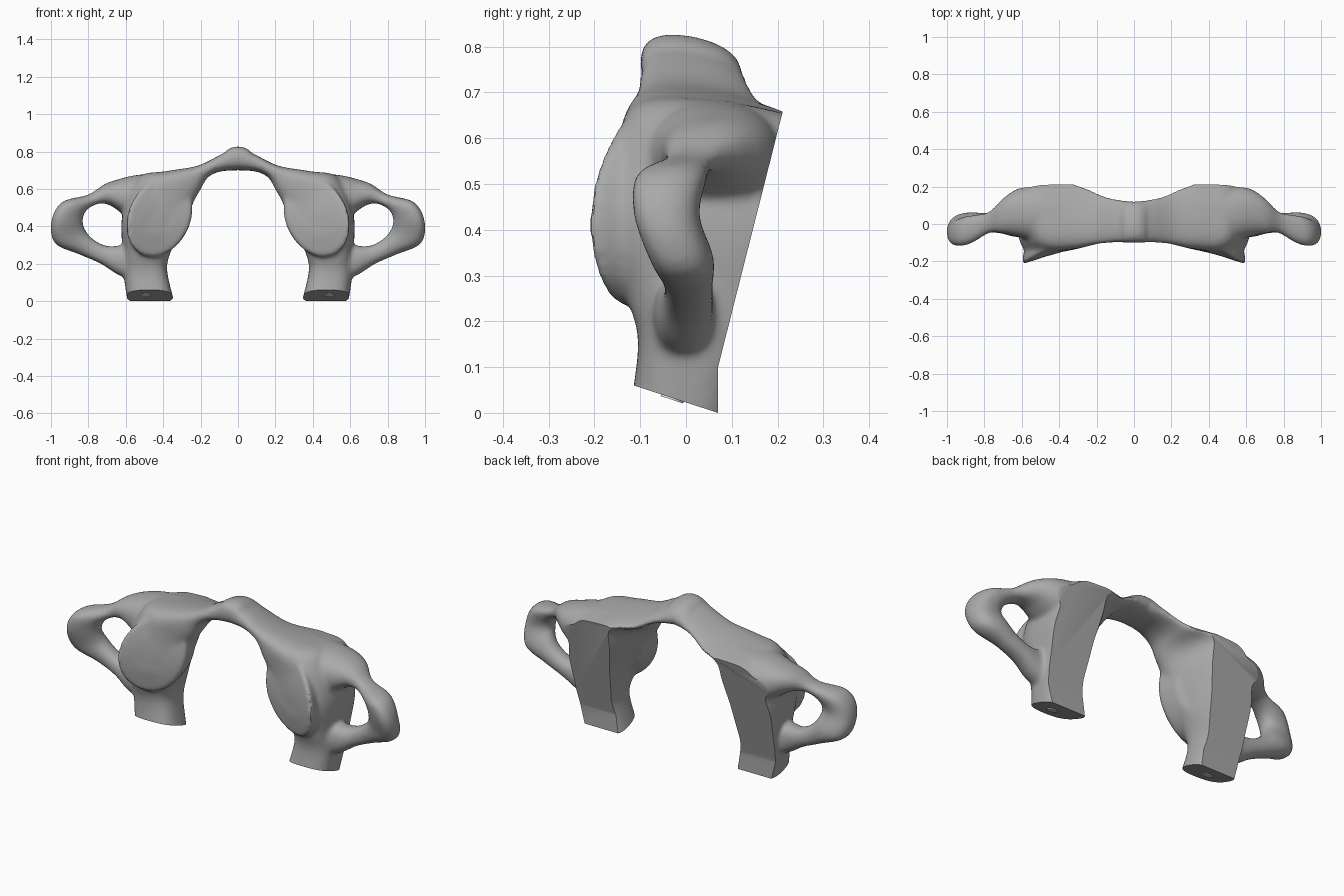
import bpy, bmesh, math
from mathutils import Vector

if "Cube" in bpy.data.objects:
    bpy.data.objects.remove(bpy.data.objects["Cube"])


def material(name, rgb):
    m = bpy.data.materials.new(name)
    m.use_nodes = True
    m.diffuse_color = (*rgb, 1)
    m.node_tree.nodes["Principled BSDF"].inputs["Base Color"].default_value = (*rgb, 1)
    return m


def skin(bm, rings):
    """Bridge a list of closed rings and cap both ends."""
    rows = [[bm.verts.new(p) for p in ring] for ring in rings]
    n = len(rows[0])
    for a, b in zip(rows, rows[1:]):
        for i in range(n):
            j = (i + 1) % n
            bm.faces.new((a[i], a[j], b[j], b[i]))
    bm.faces.new(rows[0][::-1])
    bm.faces.new(rows[-1])


def spline(keys, steps=6):
    """Catmull-Rom interpolation of rows of numbers."""
    k = [keys[0]] + keys + [keys[-1]]
    out = []
    for i in range(1, len(k) - 2):
        for s in range(steps):
            t = s / steps
            out.append([0.5 * (2 * b + (c - a) * t + (2 * a - 5 * b + 4 * c - d) * t * t
                               + (3 * b - a - 3 * c + d) * t ** 3)
                        for a, b, c, d in zip(*k[i - 1:i + 3])])
    return out + [keys[-1]]


def section(row, power, drop, n=32):
    """Rounded box between an inner and an outer (x, z) point.

    The back edge can pull outward, and its outer corner can drop."""
    xi, zi, xo, zo, front_in, front_out, back, pull = row
    ring = []
    for i in range(n):
        a = 2 * math.pi * i / n
        c, s = math.cos(a), math.sin(a)
        u = 0.5 + 0.5 * math.copysign(abs(c) ** (2 / power), c)
        v = 0.5 + 0.5 * math.copysign(abs(s) ** (2 / power), s)
        front = front_in + (front_out - front_in) * u
        w = u + (1 - u) * pull * v
        ring.append(Vector((xi + (xo - xi) * w, front + (back - front) * v,
                            zi + (zo - zi) * w - drop * u * v * v)))
    return ring


# arch rows: inner x, z, outer x, z, front y inner, front y outer, back y, back pull
arch = [
    [-.06, .70, -.06, .815, -.10, -.10, .12, 0],
    [0, .70, 0, .833, -.10, -.10, .12, 0],
    [.10, .692, .10, .785, -.10, -.10, .135, 0],
    [.165, .65, .22, .728, -.10, -.115, .165, .15],
    [.172, .56, .39, .70, -.105, -.15, .225, .6],
    [.21, .45, .54, .665, -.115, -.17, .27, .5],
    [.28, .33, .62, .46, -.13, -.20, .27, .4],
    [.35, .23, .615, .26, -.11, -.14, .21, .2],
    [.37, .14, .61, .14, -.105, -.105, .13, .05],
    [.325, -.06, .58, -.06, -.135, -.135, .09, 0],
]
# side loop rows, from the upper bar round the tip to the lower bar
loop = [
    [.40, .42, .40, .685, -.09, -.09, .21, 0],
    [.53, .42, .54, .675, -.09, -.09, .21, 0],
    [.62, .47, .64, .652, -.07, -.06, .185, 0],
    [.69, .515, .715, .625, -.05, -.05, .135, 0],
    [.75, .52, .80, .57, -.05, -.05, .065, 0],
    [.81, .485, .94, .53, -.08, -.13, .045, 0],
    [.83, .43, .998, .43, -.08, -.135, .03, 0],
    [.81, .37, .98, .31, -.06, -.09, .06, 0],
    [.765, .325, .85, .25, -.05, -.05, .06, 0],
    [.70, .295, .735, .20, -.05, -.05, .06, 0],
    [.62, .30, .64, .14, -.07, -.07, .06, 0],
    [.50, .32, .50, .08, -.07, -.07, .07, 0],
]


def joint_pad():
    """Tilted oval pad on the front of each side mass."""
    tilt, rings = math.radians(25), []
    for depth, scale in ((.004, .5), (0, .97), (.012, 1.02), (.13, .88)):
        ring = []
        for i in range(40):
            a = 2 * math.pi * i / 40
            p, q = .165 * scale * math.cos(a), .22 * scale * math.sin(a)
            x = .42 + p * math.cos(tilt) - q * math.sin(tilt)
            z = .45 + p * math.sin(tilt) + q * math.cos(tilt)
            y = -.107 - .27 * (x - .2) + .8 * (z - .42) ** 2
            ring.append(Vector((x, y + depth, z)))
        rings.append(ring)
    return rings


bm = bmesh.new()
for side in (1, -1):
    parts = [[section(r, 2.7, .04) for r in spline(arch)],
             [section(r, 2.3, 0) for r in spline(loop)],
             joint_pad()]
    for rings in parts:
        skin(bm, [[Vector((p.x * side, p.y, p.z)) for p in ring] for ring in rings])
bmesh.ops.recalc_face_normals(bm, faces=bm.faces)
mesh = bpy.data.meshes.new("bone_arch")
bm.to_mesh(mesh)
bm.free()
bone = bpy.data.objects.new("bone_arch", mesh)
bpy.context.collection.objects.link(bone)
mesh.materials.append(material("bone_grey", (.4, .4, .4)))

# cutter for the flat back and the sloping feet
profile = [(-.4, .153), (.07, 0), (.07, .1), (.237, .76), (.8, .9), (.8, -.5), (-.4, -.5)]
bm = bmesh.new()
skin(bm, [[Vector((x, y, z)) for y, z in profile] for x in (-1.5, 1.5)])
bmesh.ops.recalc_face_normals(bm, faces=bm.faces)
cut_mesh = bpy.data.meshes.new("flat_cutter")
bm.to_mesh(cut_mesh)
bm.free()
cut_mesh.materials.append(mesh.materials[0])
cutter = bpy.data.objects.new("flat_cutter", cut_mesh)
bpy.context.collection.objects.link(cutter)
cutter.hide_render = True
cutter.hide_set(True)

# fuse the parts, soften the joins, then slice
fuse = bone.modifiers.new("fuse", 'REMESH')
fuse.mode = 'VOXEL'
fuse.voxel_size = .01
soft = bone.modifiers.new("soften", 'SMOOTH')
soft.factor = .5
soft.iterations = 16
cut = bone.modifiers.new("slice", 'BOOLEAN')
cut.operation = 'DIFFERENCE'
cut.object = cutter
cut.solver = 'EXACT'
bpy.context.view_layer.objects.active = bone
bone.select_set(True)
for name in ("fuse", "soften", "slice"):
    bpy.ops.object.modifier_apply(modifier=name)
bpy.ops.object.shade_smooth_by_angle(angle=math.radians(35))

# small pale canal openings under the feet
pale = material("pale_canal", (.9, .9, .9))
for side, label in ((1, "left"), (-1, "right")):
    bpy.ops.mesh.primitive_cylinder_add(vertices=24, radius=.026, depth=.006,
                                        location=(.49 * side, -.03, .0316),
                                        rotation=(-math.atan(.3255), 0, 0))
    canal = bpy.context.object
    canal.name = label + "_canal"
    canal.data.materials.append(pale)
